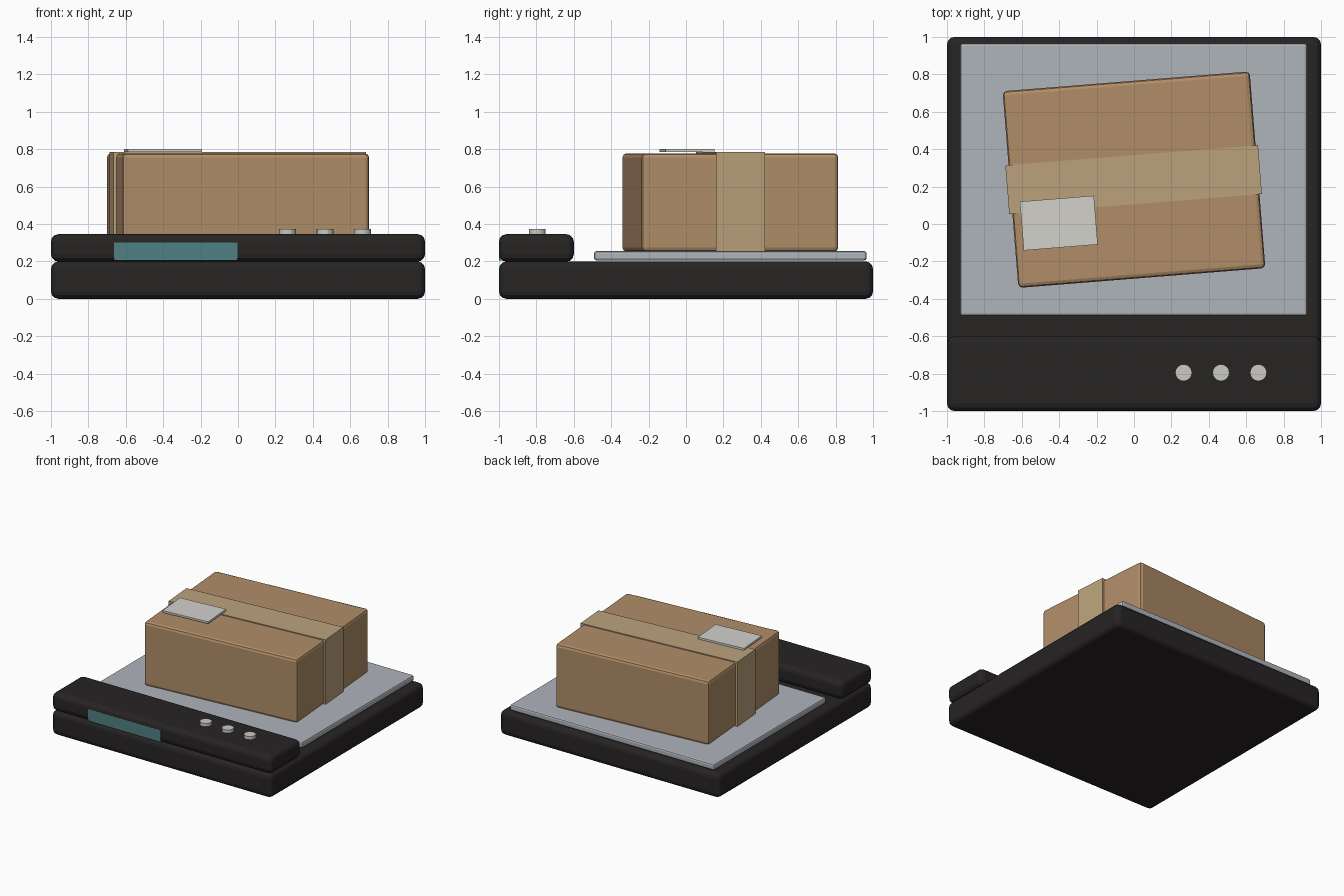
import bpy
from math import radians

if "Cube" in bpy.data.objects:
    bpy.data.objects.remove(bpy.data.objects["Cube"])


def material(name, rgb):
    m = bpy.data.materials.new(name)
    m.diffuse_color = (*rgb, 1)
    m.use_nodes = True
    m.node_tree.nodes["Principled BSDF"].inputs["Base Color"].default_value = m.diffuse_color
    return m


BLACK = material("black_plastic", (0.02, 0.017, 0.017))
STEEL = material("steel", (0.43, 0.46, 0.50))
CARD = material("cardboard", (0.44, 0.27, 0.14))
TAPE = material("tape", (0.50, 0.36, 0.20))
PAPER = material("paper", (0.65, 0.64, 0.60))
SCREEN = material("screen", (0.08, 0.22, 0.23))
BUTTON = material("button", (0.60, 0.59, 0.54))


def box(name, centre, size, mat, bevel=0, segments=2, turn=0):
    bpy.ops.mesh.primitive_cube_add(size=1, location=centre)
    o = bpy.context.object
    o.name = name
    o.scale = size
    bpy.ops.object.transform_apply(location=False, rotation=False, scale=True)
    o.rotation_euler.z = radians(turn)
    o.data.materials.append(mat)
    if bevel:
        b = o.modifiers.new("bevel", 'BEVEL')
        b.width = bevel
        b.segments = segments
    return o


# scale body
box("scale_base", (0, 0, 0.1), (2, 2, 0.2), BLACK, 0.04, 3)
box("control_console", (0, -0.8, 0.272), (2, 0.4, 0.147), BLACK, 0.04, 3)
box("weighing_plate", (-0.002, 0.237, 0.23), (1.855, 1.457, 0.05), STEEL, 0.013)

# display and buttons
box("display_screen", (-0.332, -0.99, 0.253), (0.66, 0.022, 0.098), SCREEN)
for i in range(3):
    bpy.ops.mesh.primitive_cylinder_add(vertices=16, radius=0.045, depth=0.04,
                                        location=(0.265 + 0.2 * i, -0.795, 0.352))
    knob = bpy.context.object
    knob.name = f"button_{i + 1}"
    knob.data.materials.append(BUTTON)

# parcel, turned slightly on the plate
TURN = 4.58
box("parcel", (0, 0.237, 0.515), (1.325, 1.055, 0.525), CARD, 0.022, 2, TURN)
box("parcel_tape", (-0.002, 0.237, 0.52), (1.355, 0.262, 0.53), TAPE, 0, 1, TURN)
box("shipping_label", (-0.402, 0.005, 0.794), (0.397, 0.262, 0.016), PAPER, 0, 1, TURN)
